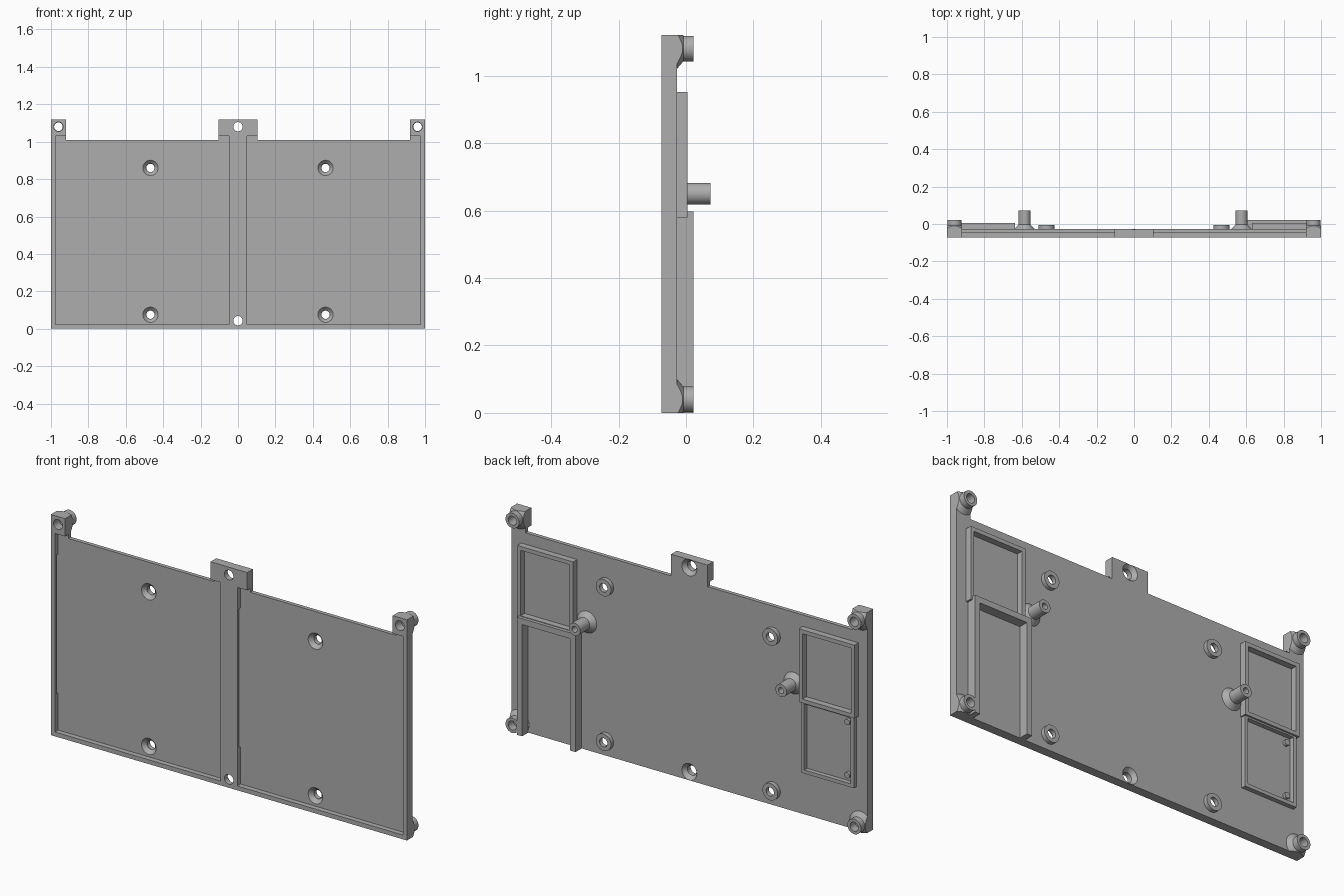
import bpy, bmesh, math
from mathutils import Vector

if "Cube" in bpy.data.objects:
    bpy.data.objects.remove(bpy.data.objects["Cube"])

grey = bpy.data.materials.new("plain grey")
grey.use_nodes = True
grey.diffuse_color = (0.42, 0.42, 0.42, 1)
grey.node_tree.nodes["Principled BSDF"].inputs["Base Color"].default_value = grey.diffuse_color

FRONT, FLOOR, BACK = -0.073, -0.047, -0.027   # plate depth levels
TOP, EDGE = 1.12, 1.01                        # tab and plate heights


def finish(name, bm):
    bmesh.ops.recalc_face_normals(bm, faces=bm.faces)
    mesh = bpy.data.meshes.new(name)
    bm.to_mesh(mesh)
    bm.free()
    mesh.materials.append(grey)
    ob = bpy.data.objects.new(name, mesh)
    bpy.context.collection.objects.link(ob)
    return ob


def box(name, x0, x1, y0, y1, z0, z1):
    bm = bmesh.new()
    bmesh.ops.create_cube(bm, size=1)
    bmesh.ops.scale(bm, vec=(x1 - x0, y1 - y0, z1 - z0), verts=bm.verts)
    bmesh.ops.translate(bm, vec=((x0 + x1) / 2, (y0 + y1) / 2, (z0 + z1) / 2), verts=bm.verts)
    return finish(name, bm)


def lathe(name, profile, x, z, closed=False):
    """Turn (radius, y) points around a front-to-back axis at x, z."""
    bm = bmesh.new()
    vs = [bm.verts.new((x + r, y, z)) for r, y in profile]
    edges = [bm.edges.new(p) for p in zip(vs, vs[1:])]
    if closed:
        edges.append(bm.edges.new((vs[-1], vs[0])))
    bmesh.ops.spin(bm, geom=vs + edges, cent=(x, 0, z), axis=(0, 1, 0),
                   angle=math.tau, steps=32)
    bmesh.ops.remove_doubles(bm, verts=bm.verts, dist=1e-5)
    return finish(name, bm)


def boolean(ob, other, operation="DIFFERENCE"):
    mod = ob.modifiers.new("cut", "BOOLEAN")
    mod.operation, mod.solver, mod.object = operation, "EXACT", other
    bpy.context.view_layer.objects.active = ob
    bpy.ops.object.modifier_apply(modifier=mod.name)
    bpy.data.objects.remove(other)


def hole(ob, x, z, front_r, back_r, y0, y1):
    boolean(ob, lathe("cutter", [(0, FRONT - 0.05), (front_r, FRONT - 0.05), (front_r, y0),
                                 (back_r, y1), (back_r, 0.05), (0, 0.05)], x, z))


def frame(name, x0, x1, z0, z1, y, wall, open_bottom=False):
    ob = box(name, x0, x1, BACK - 0.003, y, z0, z1)
    low = z0 - 0.1 if open_bottom else z0 + wall
    boolean(ob, box("cutter", x0 + wall, x1 - wall, -0.1, 0.1, low, z1 - wall))
    return ob


parts = []

# Main plate outline with corner and centre tabs
half = [(0.103, TOP), (0.103, EDGE), (0.92, EDGE), (0.92, TOP), (1, TOP), (1, 0)]
outline = half + [(-x, z) for x, z in reversed(half)]
bm = bmesh.new()
face = bm.faces.new([bm.verts.new((x, FRONT, z)) for x, z in outline])
extruded = bmesh.ops.extrude_face_region(bm, geom=[face])["geom"]
bmesh.ops.translate(bm, vec=Vector((0, BACK - FRONT, 0)),
                    verts=[g for g in extruded if isinstance(g, bmesh.types.BMVert)])
plate = finish("back_plate", bm)
parts.append(plate)

# Two front pockets with shallow side slots
for s in (-1, 1):
    a, b = sorted((s * 0.047, s * 0.977))
    boolean(plate, box("cutter", a, b, FRONT - 0.1, FLOOR, 0.022, 1.03))
    boolean(plate, box("cutter", a - 0.01, b + 0.01, FLOOR - 0.014, FLOOR, 0.21, 0.915))

# Screw holes
for z in (0.043, 1.08):
    hole(plate, 0, z, 0.025, 0.042, FLOOR, BACK)
for s in (-1, 1):
    hole(plate, s * 0.96, 1.08, 0.025, 0.025, FLOOR, BACK)
    for z in (0.075, 0.86):
        hole(plate, s * 0.468, z, 0.041, 0.022, FLOOR, BACK)
        parts.append(lathe("screw_ring", [(0.022, BACK - 0.001), (0.043, BACK - 0.001),
                                          (0.043, -0.006), (0.022, -0.006)],
                           s * 0.468, z, True))

# Flared corner posts, trimmed flush with the plate edges
outer = [(0.06, BACK - 0.001), (0.06, BACK), (0.038, -0.008), (0.038, 0.022), (0.023, 0.022)]
for s in (-1, 1):
    for z in (0.04, 1.08):
        if z > 1:
            post = lathe("top_corner_post", [(0.023, BACK - 0.001)] + outer, s * 0.96, z, True)
        else:
            post = lathe("bottom_corner_post", [(0, BACK - 0.001)] + outer
                         + [(0.023, -0.02), (0, -0.02)], s * 0.96, z)
        a, b = sorted((s * 0.9, s))
        if z > 1:
            a, b = sorted((s * 0.92, s))
        boolean(post, box("cutter", a, b, -0.1, 0.1, 0, TOP), "INTERSECT")
        parts.append(post)

# Tall middle posts with flared bases and blind holes
for x in (-0.585, 0.575):
    parts.append(lathe("middle_post", [(0, BACK - 0.001), (0.055, BACK - 0.001), (0.055, BACK),
                                       (0.032, -0.003), (0.032, 0.073), (0.015, 0.073),
                                       (0.015, 0.02), (0, 0.02)], x, 0.65))

# Rectangular frames on the back
parts.append(frame("left_upper_frame", 0.63, 0.945, 0.58, 0.952, 0.005, 0.02))
parts.append(frame("left_lower_frame", 0.605, 0.935, 0, 0.597, 0.022, 0.03, True))
parts.append(frame("right_upper_frame", -0.95, -0.637, 0.58, 0.952, 0.005, 0.02))
parts.append(frame("right_lower_frame", -0.94, -0.643, 0.22, 0.59, -0.004, 0.018))

# Small locating pins
for z in (0.27, 0.54):
    parts.append(lathe("locating_pin", [(0, BACK - 0.002), (0.015, BACK - 0.002),
                                        (0.015, -0.012), (0, -0.012)], -0.895, z))

# Smooth round walls, keep edges sharp
bpy.ops.object.select_all(action="DESELECT")
for ob in parts:
    ob.select_set(True)
bpy.context.view_layer.objects.active = plate
bpy.ops.object.shade_smooth_by_angle(angle=math.radians(30))
